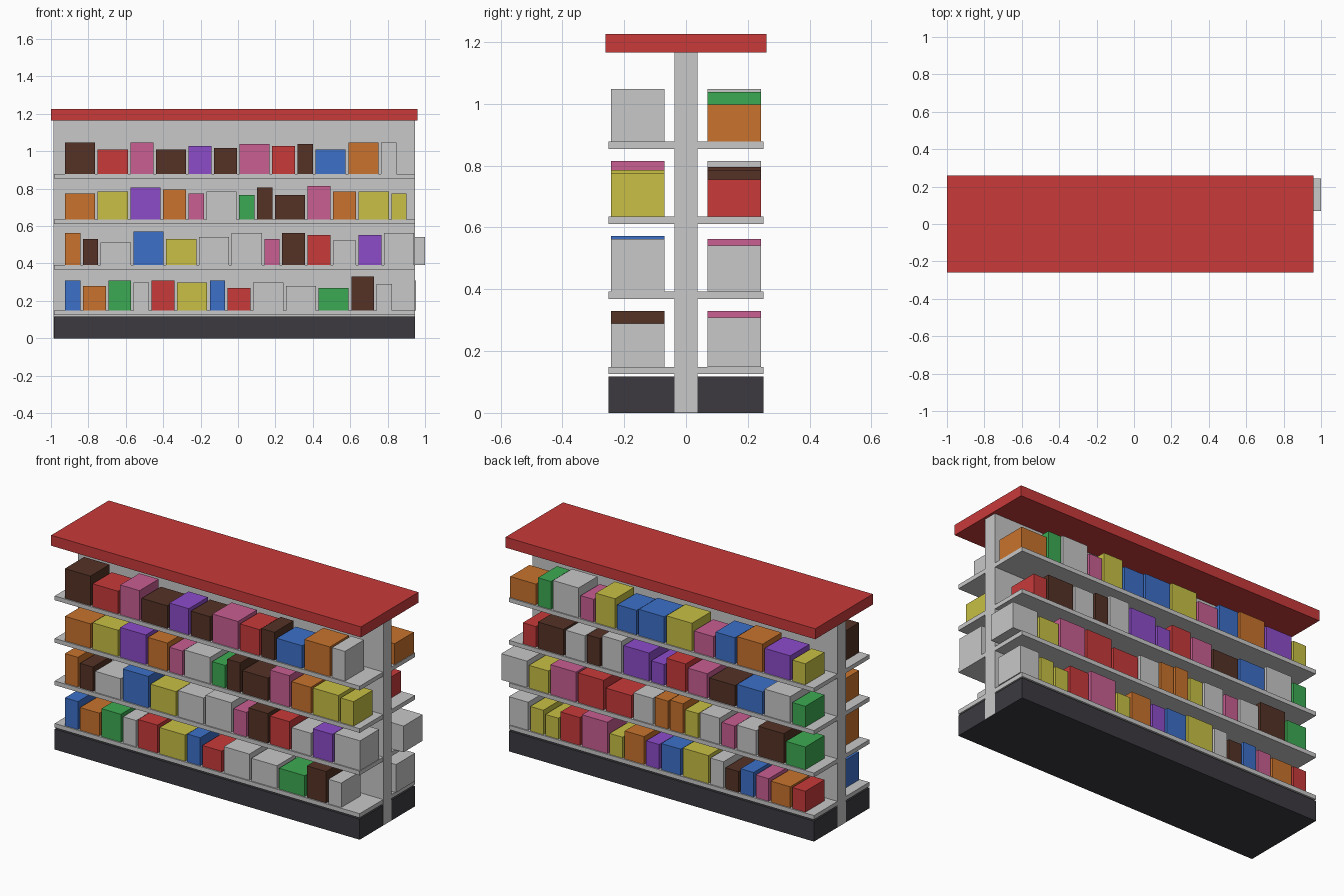
import bpy
import bmesh
from mathutils import Matrix, Vector

default = bpy.data.objects.get("Cube")
if default:
    bpy.data.objects.remove(default, do_unlink=True)


def make_material(name, rgb):
    mat = bpy.data.materials.new(name)
    mat.use_nodes = True
    color = (*rgb, 1.0)
    mat.diffuse_color = color
    bsdf = next(n for n in mat.node_tree.nodes if n.type == "BSDF_PRINCIPLED")
    bsdf.inputs["Base Color"].default_value = color
    return mat


# Colours, keyed by the letter used in the shelf layouts
COLORS = {
    "W": make_material("light_grey", (0.578, 0.578, 0.578)),
    "D": make_material("charcoal", (0.045, 0.042, 0.051)),
    "R": make_material("red", (0.578, 0.042, 0.042)),
    "N": make_material("brown", (0.089, 0.032, 0.019)),
    "O": make_material("orange", (0.578, 0.171, 0.026)),
    "Y": make_material("yellow", (0.578, 0.527, 0.058)),
    "G": make_material("green", (0.045, 0.402, 0.084)),
    "B": make_material("blue", (0.045, 0.162, 0.578)),
    "V": make_material("purple", (0.262, 0.072, 0.591)),
    "K": make_material("pink", (0.578, 0.112, 0.287)),
}


def box(name, color, xs, ys, zs):
    """Add a box spanning the given x, y and z ranges."""
    low, high = (Vector(corner) for corner in zip(xs, ys, zs))
    bm = bmesh.new()
    bmesh.ops.create_cube(bm, size=1.0, matrix=Matrix.Translation((low + high) / 2)
                          @ Matrix.Diagonal((*(high - low), 1.0)))
    mesh = bpy.data.meshes.new(name)
    bm.to_mesh(mesh)
    bm.free()
    mesh.materials.append(COLORS[color])
    obj = bpy.data.objects.new(name, mesh)
    bpy.context.collection.objects.link(obj)
    return obj


LEFT, RIGHT = -0.985, 0.945
SPINE = 0.038
PROUD = 0.001
SHELF_TOP, SHELF_STEP, SHELF_THICK = 0.149, 0.243, 0.024

# Plinth, central panel and canopy
box("plinth", "D", (LEFT, RIGHT), (-0.25, 0.25), (0, 0.117))
box("central_panel", "W", (LEFT - PROUD, RIGHT + PROUD), (-SPINE, SPINE), (PROUD, 1.165))
box("canopy", "R", (-1.0, 0.96), (-0.26, 0.26), (1.165, 1.225))

# Each product: width letter, colour letter, height in hundredths.
# Rows run from the bottom shelf up, products from -x to +x.
WIDTHS = {"S": 0.082, "M": 0.1225, "L": 0.1615}
GAP = 0.0135
LAYOUT = {
    "front": (
        "SB16 MO13 MG16 SW15 MR16 LY15 SB16 MR12 LW15 LW13 LG12 MN18 SW14",
        "SO17 SN14 LW12 LB18 LY14 LW15 LW17 SK14 MN17 MR16 MW13 MV16 LW17",
        "LO14 LY15 LV17 MO16 SK14 LW15 SG13 SN17 LN13 MK18 MO15 LY15 SY14",
        "LN17 LR13 MK17 LN13 MV15 MN14 LK16 MR15 SN16 LB13 LO17 SW17",
    ),
    "back": (
        "SR12 MO12 SK13 SB14 SN12 SW15 LY16 MB15 SV14 MO16 SY12 LK18 MR16 SY12 SY14 MW16",
        "MG13 LN17 MW14 SK13 MW15 SY14 SO17 SO16 MW15 LR13 LR17 LK17 MY13 LW15",
        "SG12 LW15 LB13 LN12 MK14 MR16 SV12 LV16 MW18 SN16 MW15 LN15 SR12",
        "SY12 LV14 LO16 MB15 MK12 LY16 LB15 MB14 MY17 SK13 LW17 SG16 LO12",
    ),
}


def span(side, near, far):
    """Depth range on the front (-y) or back (+y) side."""
    return (-far, -near) if side == "front" else (near, far)


# Shelves with their products on both sides
for side, rows in LAYOUT.items():
    for level, row in enumerate(rows):
        top = SHELF_TOP + level * SHELF_STEP
        box(f"{side}_shelf_{level + 1}", "W", (LEFT, RIGHT),
            span(side, SPINE, 0.25), (top - SHELF_THICK, top))
        x = -0.925
        for number, item in enumerate(row.split()):
            width, height = WIDTHS[item[0]], int(item[2:]) / 100
            box(f"{side}_product_{level + 1}_{number + 1}", item[1],
                (x, x + width), span(side, 0.07, 0.243), (top, top + height))
            x += width + GAP
